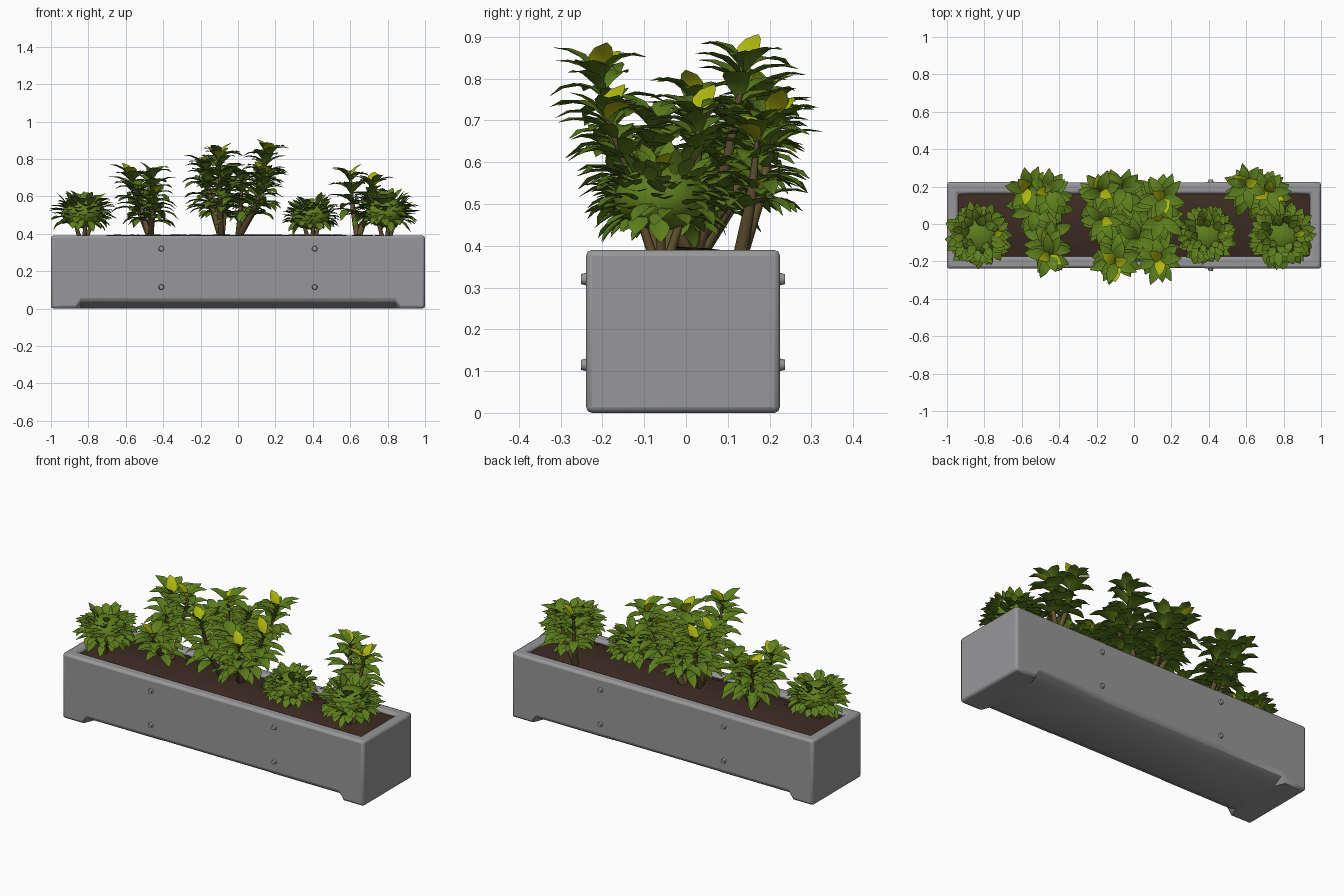
import bpy, bmesh, random
from math import sin, cos, pi, sqrt, asin
from mathutils import Vector, Matrix

random.seed(4)
if "Cube" in bpy.data.objects:
    bpy.data.objects.remove(bpy.data.objects["Cube"])


def material(name, r, g, b):
    m = bpy.data.materials.new(name)
    m.use_nodes = True
    m.diffuse_color = (r, g, b, 1)
    node = m.node_tree.nodes["Principled BSDF"]
    node.inputs["Base Color"].default_value = (r, g, b, 1)
    node.inputs["Roughness"].default_value = 0.8
    return m


CONCRETE = material("concrete grey", 0.31, 0.31, 0.32)
METAL = material("bolt grey", 0.32, 0.32, 0.33)
SOIL = material("soil brown", 0.045, 0.024, 0.016)
LEAF = material("leaf green", 0.11, 0.21, 0.012)
YOUNG = material("young leaf yellow", 0.42, 0.48, 0.005)
STEM = material("stem brown", 0.12, 0.085, 0.03)
PLANT = [LEAF, YOUNG, STEM]


def finish(bm, name, mats, angle):
    me = bpy.data.meshes.new(name)
    bm.to_mesh(me)
    bm.free()
    ob = bpy.data.objects.new(name, me)
    bpy.context.scene.collection.objects.link(ob)
    for m in mats:
        me.materials.append(m)
    bpy.ops.object.select_all(action="DESELECT")
    ob.select_set(True)
    bpy.context.view_layer.objects.active = ob
    bpy.ops.object.shade_smooth_by_angle(angle=angle)
    return ob


# Trough: U-shaped sections lofted along x, open at the seams
TOP, FLOOR, HALF, INNER, YC = 0.39, 0.34, 0.232, 0.167, -0.007


def section(x, half, lift, floor):
    side = [(half - 1.8 * lift, 0), (half, lift), (half, TOP), (INNER, TOP), (INNER, floor)]
    pts = side + [(-y, z) for y, z in reversed(side)]
    return [Vector((x, y + YC, z)) for y, z in pts]


def module(name, stations, capped):
    bm = bmesh.new()
    rings = [[bm.verts.new(p) for p in section(*s)] for s in stations]
    for a, b in zip(rings, rings[1:]):
        for i in range(len(a)):
            j = (i + 1) % len(a)
            bm.faces.new((a[i], a[j], b[j], b[i]))
    if capped:
        bm.faces.new(rings[0])
    bmesh.ops.remove_doubles(bm, verts=bm.verts, dist=0.0005)
    bmesh.ops.recalc_face_normals(bm, faces=bm.faces)
    ob = finish(bm, name, [CONCRETE], 0.8)
    mod = ob.modifiers.new("soft edges", "BEVEL")
    mod.width, mod.segments = 0.014, 2
    mod.limit_method, mod.angle_limit = "ANGLE", 1.05


for s, side in ((1, "left"), (-1, "right")):
    module(side + "_end_module", [
        (s, HALF, 0, TOP), (s * 0.94, HALF, 0, TOP), (s * 0.94, HALF, 0, FLOOR),
        (s * 0.87, HALF, 0, FLOOR), (s * 0.84, HALF, 0.042, FLOOR),
        (s * 0.38, HALF, 0.042, FLOOR)], True)
module("middle_module", [(x, HALF - 0.003, 0.042, FLOOR) for x in (-0.385, 0.385)], False)

# Bolts on both long sides
bm = bmesh.new()
for x in (-0.41, 0.41):
    for z in (0.115, 0.32):
        for s in (-1, 1):
            place = Matrix.Translation((x, YC + s * (HALF + 0.002), z))
            turn = Matrix.Rotation(-s * pi / 2, 4, "X")
            bmesh.ops.create_cone(bm, cap_ends=True, segments=12, radius1=0.017,
                                  radius2=0.012, depth=0.02, matrix=place @ turn)
finish(bm, "bolts", [METAL], 0.6)

# Soil mound
bm = bmesh.new()
bmesh.ops.create_grid(bm, x_segments=60, y_segments=12, size=1)
for v in bm.verts:
    mound = (1 - v.co.y ** 2) * (1 - v.co.x ** 8)
    v.co = (v.co.x * 0.942, v.co.y * 0.169 + YC, 0.369 + 0.024 * mound + random.uniform(-0.003, 0.004))
finish(bm, "soil", [SOIL], 1.2)


def add_leaf(bm, base, yaw, pitch, length, width, droop, mat=0):
    d = Vector((cos(yaw), sin(yaw), 0))
    s = Vector((-sin(yaw), cos(yaw), 0))
    p, rows = Vector(base), []
    shape = (0.15, 0.75, 1, 0.72, 0.06)
    for i, w in enumerate(shape):
        e = pitch - droop * i / (len(shape) - 1)
        up = cos(e) * Vector((0, 0, 1)) - sin(e) * d
        half = width * w / 2
        rows.append([bm.verts.new(p + k * half * s + abs(k) * half * 0.25 * up) for k in (-1, 0, 1)])
        p = p + (cos(e) * d + sin(e) * Vector((0, 0, 1))) * length / (len(shape) - 1)
    for a, b in zip(rows, rows[1:]):
        for k in (0, 1):
            bm.faces.new((a[k], b[k], b[k + 1], a[k + 1])).material_index = mat


def add_stem(bm, a, b, r1, r2):
    v = b - a
    m = Matrix.Translation((a + b) / 2) @ v.to_track_quat("Z", "Y").to_matrix().to_4x4()
    made = bmesh.ops.create_cone(bm, cap_ends=True, segments=7, radius1=r1, radius2=r2,
                                 depth=v.length, matrix=m)
    for f in {f for w in made["verts"] for f in w.link_faces}:
        f.material_index = 2


# Leafy plants: leaning stems with loose whorls of broad drooping leaves
def leafy_plant(name, base, heads):
    bm = bmesh.new()
    for x, y, z, size, young in heads:
        a, b = Vector((*base, 0.375)), Vector((x, y, z))
        knee = a.lerp(b, 0.5) + Vector(((x - base[0]) * 0.15, (y - base[1]) * 0.15, 0))
        add_stem(bm, a, knee, 0.018, 0.013)
        add_stem(bm, knee, b, 0.013, 0.006)
        levels = max(4, round((z - 0.4) / 0.065))
        for k in range(levels):
            t = k / (levels - 1)
            h = 0.4 + 0.6 * t
            spin = random.uniform(0, 2 * pi)
            for i in range(6):
                g = min(1, h + random.uniform(-0.06, 0.06))
                p = a.lerp(knee, g * 2) if g < 0.5 else knee.lerp(b, g * 2 - 1)
                add_leaf(bm, p, spin + pi / 3 * i + random.uniform(-0.3, 0.3),
                         0.4 + 0.45 * t + random.uniform(-0.25, 0.25),
                         size * random.uniform(0.85, 1.1) * (1 - 0.1 * t),
                         size * random.uniform(0.36, 0.44), random.uniform(1.0, 1.5))
        for i in range(young):
            add_leaf(bm, b, 1.2 + 2.2 * i + x * 9, 1.2 - 0.25 * i, size * 0.7, size * 0.38, 0.8, 1)
    finish(bm, name, PLANT, 0.9)


leafy_plant("left_of_centre_plant", (0.0, 0.02), [
    (0.16, 0.14, 0.82, 0.16, 2), (0.14, -0.19, 0.7, 0.16, 3),
    (0.15, 0.03, 0.7, 0.16, 1), (0.02, -0.08, 0.68, 0.16, 0)])
leafy_plant("centre_plant", (-0.09, 0.0), [
    (-0.18, 0.17, 0.74, 0.165, 2), (-0.1, -0.21, 0.8, 0.16, 3),
    (-0.06, 0.19, 0.7, 0.165, 0), (-0.17, 0.02, 0.74, 0.15, 1)])
leafy_plant("right_plant", (-0.47, 0.03), [
    (-0.57, 0.19, 0.69, 0.165, 2), (-0.46, 0.18, 0.7, 0.155, 1),
    (-0.53, 0.08, 0.62, 0.15, 0), (-0.45, -0.17, 0.6, 0.15, 2)])
leafy_plant("left_plant", (0.64, 0.13), [
    (0.6, 0.21, 0.69, 0.155, 2), (0.72, 0.17, 0.65, 0.15, 3)])


# Round shrubs: a green core covered with short pointed leaves
def shrub(name, x, y, r, z):
    bm = bmesh.new()
    centre = Vector((x, y, z))
    core = Matrix.Translation(centre) @ Matrix.Diagonal((r * 0.68, r * 0.68, r * 0.48, 1))
    bmesh.ops.create_icosphere(bm, subdivisions=2, radius=1, matrix=core)
    count = 110
    for i in range(count):
        h = -0.65 + 1.55 * i / count
        yaw, ring = i * 2.39996 + random.uniform(-0.2, 0.2), sqrt(1 - h * h)
        p = centre + Vector((cos(yaw) * ring * 0.6, sin(yaw) * ring * 0.6, h * 0.44)) * r
        add_leaf(bm, p, yaw + random.uniform(-0.5, 0.5), asin(h) * 0.8 + random.uniform(-0.2, 0.5),
                 r * random.uniform(0.32, 0.55), r * random.uniform(0.22, 0.32),
                 random.uniform(0.1, 1.0))
    for i in range(5):
        out = Vector((cos(i * 1.257), sin(i * 1.257), 0))
        add_stem(bm, Vector((x, y, 0.375)) + out * 0.02, centre + out * r * 0.4, 0.012, 0.008)
    add_leaf(bm, centre + Vector((r * 0.5, 0, r * 0.4)), 0.4, 0.9, r * 0.35, r * 0.22, 0.5, 1)
    finish(bm, name, PLANT, 0.9)


shrub("right_shrub", -0.83, -0.06, 0.17, 0.51)
shrub("left_inner_shrub", 0.39, -0.06, 0.155, 0.495)
shrub("left_outer_shrub", 0.79, -0.06, 0.17, 0.515)
